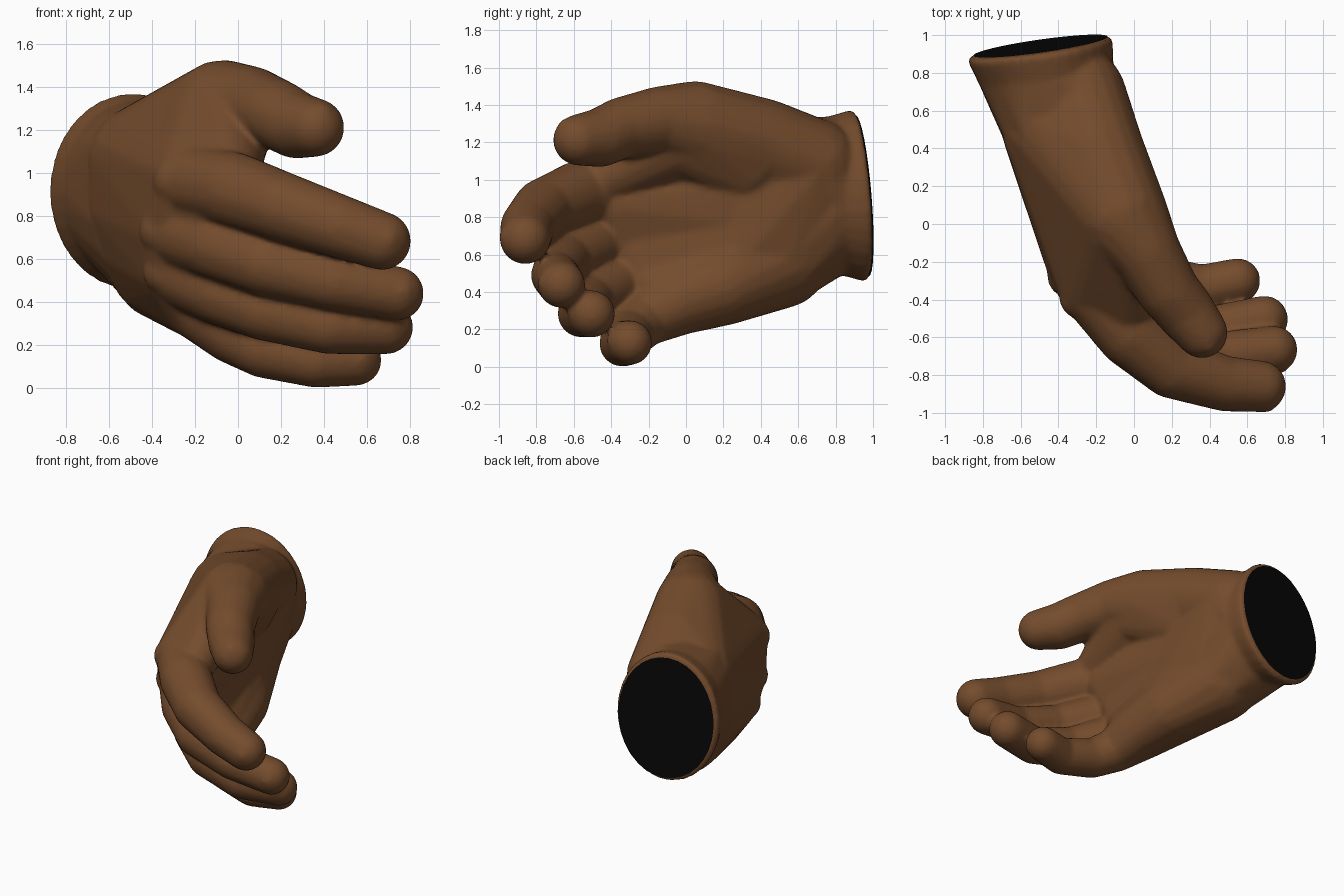
import bpy, bmesh, math
from mathutils import Vector

if "Cube" in bpy.data.objects:
    bpy.data.objects.remove(bpy.data.objects["Cube"])


def material(name, col):
    m = bpy.data.materials.new(name)
    m.diffuse_color = (*col, 1)
    m.use_nodes = True
    m.node_tree.nodes["Principled BSDF"].inputs["Base Color"].default_value = m.diffuse_color
    return m


skin = material("skin", (0.175, 0.072, 0.026))
black = material("opening_black", (0.002, 0.002, 0.002))


def ball(s, n=140):
    # evenly spread points on a sphere (x, y, z, r)
    pts = []
    for i in range(n):
        h = 1 - 2 * (i + 0.5) / n
        a, q = i * 2.39996, math.sqrt(1 - h * h)
        pts.append(Vector(s[:3]) + s[3] * Vector((q * math.cos(a), q * math.sin(a), h)))
    return pts


bm = bmesh.new()


def hull(*balls, n=140):
    # solid skin stretched over a few balls
    vs = [bm.verts.new(p) for b in balls for p in ball(b, n)]
    bmesh.ops.convex_hull(bm, input=vs)
    bmesh.ops.delete(bm, geom=[v for v in vs if v.is_valid and not v.link_faces], context='VERTS')


def chain(balls):
    for a, b in zip(balls, balls[1:]):
        hull(a, b)


def mix(a, b, t, k=1):
    x, y, z, r = (p + (q - p) * t for p, q in zip(a, b))
    return x, y, z, r * k


# fingers: knuckle to tip
index = [(-.22, -.34, .96, .18), (-.02, -.58, .92, .18), (.2, -.76, .845, .165), (.48, -.845, .75, .148), (.67, -.86, .685, .137)]
middle = [(-.29, -.23, .73, .17), (-.1, -.48, .66, .16), (.13, -.65, .575, .15), (.45, -.70, .49, .13), (.74, -.665, .44, .127)]
ring = [(-.28, -.17, .54, .16), (-.08, -.38, .44, .15), (.12, -.52, .36, .14), (.42, -.56, .285, .128), (.69, -.505, .283, .127)]
pinky = [(-.18, -.1, .38, .16), (-.02, -.22, .26, .15), (.12, -.3, .18, .135), (.36, -.34, .125, .125), (.55, -.3, .13, .12)]
thumb = [(-.07, .05, 1.28, .25), (.06, -.14, 1.315, .185), (.18, -.35, 1.275, .165), (.27, -.46, 1.225, .158), (.36, -.575, 1.213, .137)]
fingers = [index, middle, ring, pinky]
for f in fingers + [thumb]:
    chain(f)

# palm: webs from each pair of knuckles back to the wrist
wrist = [(-.42, .5, 1.05, .28), (-.41, .5, .85, .29), (-.38, .5, .7, .28), (-.33, .5, .58, .27)]
for i in range(3):
    a, b = fingers[i], fingers[i + 1]
    hull(a[0], b[0], wrist[i], wrist[i + 1])
    hull(mix(*a[:2], 0, .8), mix(*b[:2], 0, .8), mix(*a[:2], .75, .75), mix(*b[:2], .75, .75))

# heel of the hand, thumb mound and thumb web
heel = [(-.33, .5, .58, .27), (-.14, .2, .43, .21), (-.07, -.03, .35, .18), (-.02, -.22, .26, .15)]
chain(heel)
hull(pinky[0], wrist[3], heel[1], heel[2])
hull(ring[0], wrist[2], heel[1])
mound = (-.2, .4, 1.19, .25)
low_mound = (-.2, .3, 1.08, .24)
base = (-.29, .68, 1.08, .25)
hull(wrist[0], mound, thumb[0], low_mound)
hull(wrist[0], mound, base)
hull(low_mound, thumb[0], mix(*thumb[:2], .6, .9), (-.02, -.03, 1.17, .16))
hull(wrist[0], index[0], thumb[0])
hull(index[0], thumb[0], (.0, -.12, 1.16, .13), (-.04, -.5, .97, .13))

# fleshy middle of the palm
pads = [(-.1, -.38, .86, .16), (-.14, -.3, .68, .15), (-.12, -.2, .48, .15), (-.06, -.1, .36, .16)]
back = [(-.22, .3, .95, .2), (-.22, .3, .78, .2), (-.2, .28, .6, .2), (-.14, .2, .43, .2)]
for i in range(3):
    hull(pads[i], pads[i + 1], back[i], back[i + 1], wrist[i + 1])
hull(base, wrist[3], wrist[1], back[0], back[2])


# wrist stump with a flared rim
def rim(k, dx, dy, n=32):
    out = []
    for i in range(n):
        c, s = math.cos(i * math.tau / n), math.sin(i * math.tau / n)
        out.append((-.495 + dx + .36 * k * c, .915 + dy + .05 * c - .035 * s, .915 + .435 * k * s, .025))
    return out


neck = rim(.92, .03, -.12)
hull(*neck, *rim(1, 0, 0), n=20)
hull(*neck, *wrist, n=40)
hull(*neck, base, wrist[1], n=40)


# nails: low bumps on the back of each tip
def add_nail(tip, d):
    d = Vector(d).normalized()
    hull((*(Vector(tip[:3]) + d * (tip[3] - .062)), .07), n=80)


for f in fingers:
    add_nail(f[-1], (.35, -1, .1))
add_nail(thumb[-1], (.3, -.6, .6))

# knuckle bumps on the back of the hand
for f in fingers[:3]:
    x, y, z, r = f[0]
    hull((x - .055, y - .045, z, r * .68))

bmesh.ops.recalc_face_normals(bm, faces=bm.faces[:])
me = bpy.data.meshes.new("hand")
bm.to_mesh(me)
bm.free()
me.materials.append(skin)
hand = bpy.data.objects.new("hand", me)
bpy.context.collection.objects.link(hand)
r = hand.modifiers.new("fuse", 'REMESH')
r.mode, r.voxel_size, r.use_smooth_shade = 'VOXEL', .015, True
s = hand.modifiers.new("soften", 'SMOOTH')
s.factor, s.iterations = .5, 10

# dark opening at the wrist
cm = bpy.data.meshes.new("wrist_opening")
pts = [(x, y + .027, z) for x, y, z, _ in rim(.99, 0, 0)]
cm.from_pydata(pts, [], [list(range(len(pts)))[::-1]])
cm.materials.append(black)
bpy.context.collection.objects.link(bpy.data.objects.new("wrist_opening", cm))
